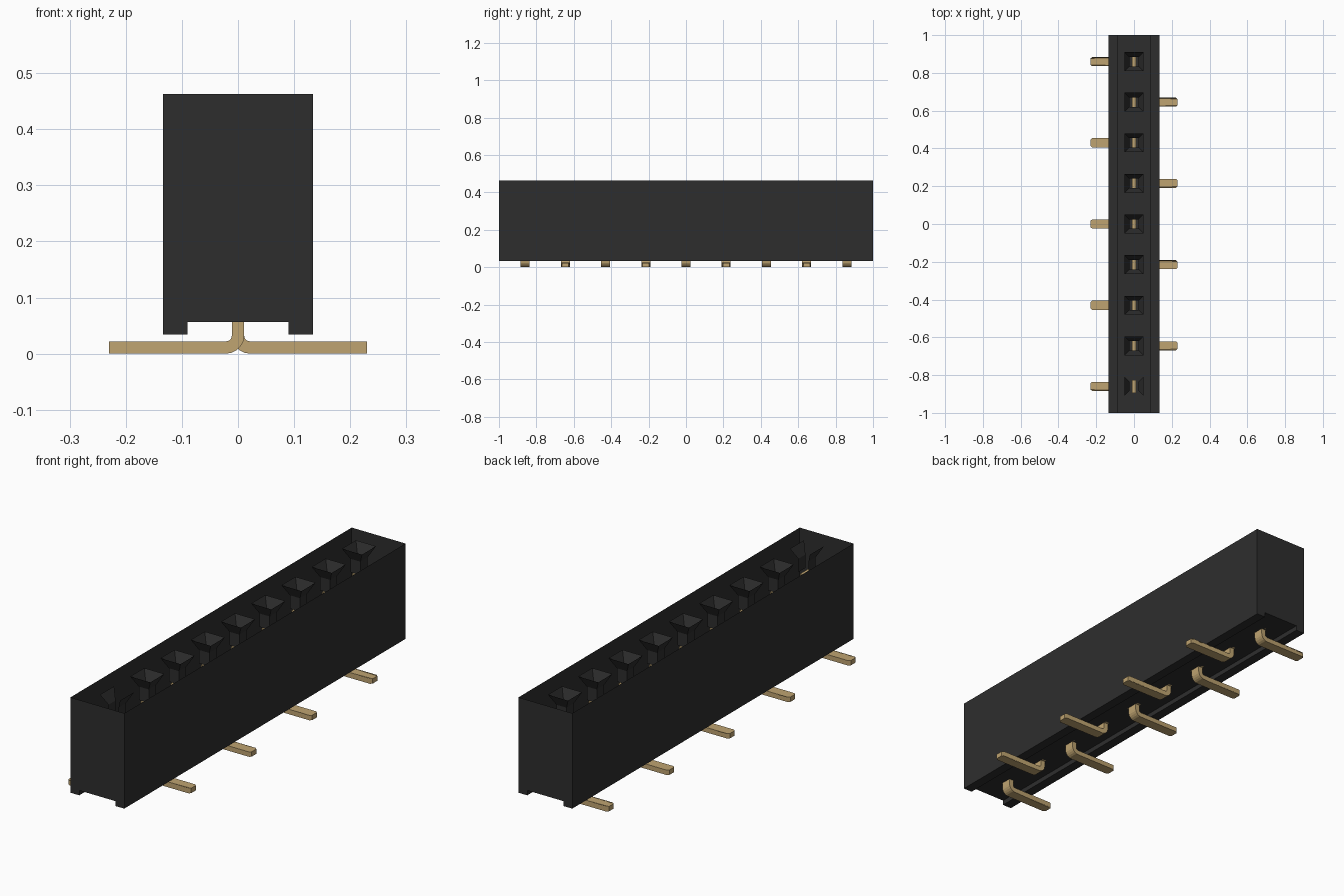
import bpy, bmesh, math

cube = bpy.data.objects.get("Cube")
if cube:
    bpy.data.objects.remove(cube, do_unlink=True)


def material(name, rgb):
    m = bpy.data.materials.new(name)
    m.use_nodes = True
    m.diffuse_color = (*rgb, 1)
    b = m.node_tree.nodes["Principled BSDF"]
    b.inputs["Base Color"].default_value = (*rgb, 1)
    b.inputs["Roughness"].default_value = 0.6
    return m


BLACK = material("black plastic", (0.027, 0.027, 0.027))
GOLD = material("gold plating", (0.52, 0.37, 0.165))


def finish(name, bm, mat):
    me = bpy.data.meshes.new(name)
    bm.to_mesh(me)
    bm.free()
    me.materials.append(mat)
    ob = bpy.data.objects.new(name, me)
    bpy.context.collection.objects.link(ob)
    return ob


def extrude_profile(bm, pts, y0, y1, open_edge=None):
    """Sweep an x-z outline along y; open_edge is left without a face."""
    a = [bm.verts.new((x, y0, z)) for x, z in pts]
    b = [bm.verts.new((x, y1, z)) for x, z in pts]
    bm.faces.new(a)
    bm.faces.new(b[::-1])
    n = len(pts)
    for i in range(n):
        if i != open_edge:
            j = (i + 1) % n
            bm.faces.new((a[j], a[i], b[i], b[j]))
    bmesh.ops.recalc_face_normals(bm, faces=bm.faces)


# Housing: open-topped hollow shell with a channel along its underside
W, H, CH, TOP = 0.134, 0.034, 0.09, 0.463
outline = [(-W, H), (-CH, H), (-CH, 0.056), (CH, 0.056),
           (CH, H), (W, H), (W, TOP), (-W, TOP)]
bm = bmesh.new()
extrude_profile(bm, outline, -1, 1, open_edge=6)
finish("housing", bm, BLACK)


# Socket: square funnel leading into a straight shaft
def socket(name, y, end_walls=True):
    bm = bmesh.new()
    rings = []
    for r, z in ((0.05, TOP), (0.025, 0.415), (0.025, 0.355)):
        rings.append([bm.verts.new((sx * r, y + sy * r, z))
                      for sx, sy in ((-1, -1), (1, -1), (1, 1), (-1, 1))])
    for k, (up, low) in enumerate(zip(rings, rings[1:])):
        for i in range(4):
            if i % 2 == 0 and not end_walls:
                continue
            j = (i + 1) % 4
            bm.faces.new((up[i], up[j], low[j], low[i]))
    finish(name, bm, BLACK)


# Pin: flat strip bent sideways into a foot with a chamfered tip
def pin(name, y, side):
    t, r_in, r_out, top = 0.011, 0.010, 0.032, 0.06
    cx, cz = t + r_in, 0.022 + r_in
    arc = [math.pi + math.pi / 2 * i / 5 for i in range(6)]
    pts = [(-t, top)]
    pts += [(cx + r_out * math.cos(a), cz + r_out * math.sin(a)) for a in arc]
    pts += [(0.222, 0), (0.23, 0), (0.23, 0.022), (0.222, 0.022)]
    pts += [(cx + r_in * math.cos(a), cz + r_in * math.sin(a)) for a in reversed(arc)]
    pts.append((t, top))
    bm = bmesh.new()
    extrude_profile(bm, [(side * x, z) for x, z in pts], y - 0.024, y + 0.024)
    for v in bm.verts:
        if abs(v.co.x) > 0.229:
            v.co.y = y + (v.co.y - y) * 0.7
    finish(name, bm, GOLD)
    # Contact blade inside the housing
    bm = bmesh.new()
    extrude_profile(bm, [(-0.01, 0.056), (0.01, 0.056), (0.01, 0.355), (-0.01, 0.355)],
                    y - 0.035, y + 0.035)
    finish(name.replace("pin", "contact"), bm, GOLD)


for i in range(9):
    y = (i - 4) * 0.215
    socket(f"socket_{i + 1}", y, end_walls=i > 0)
    pin(f"pin_{i + 1}", y, -1 if i % 2 == 0 else 1)
